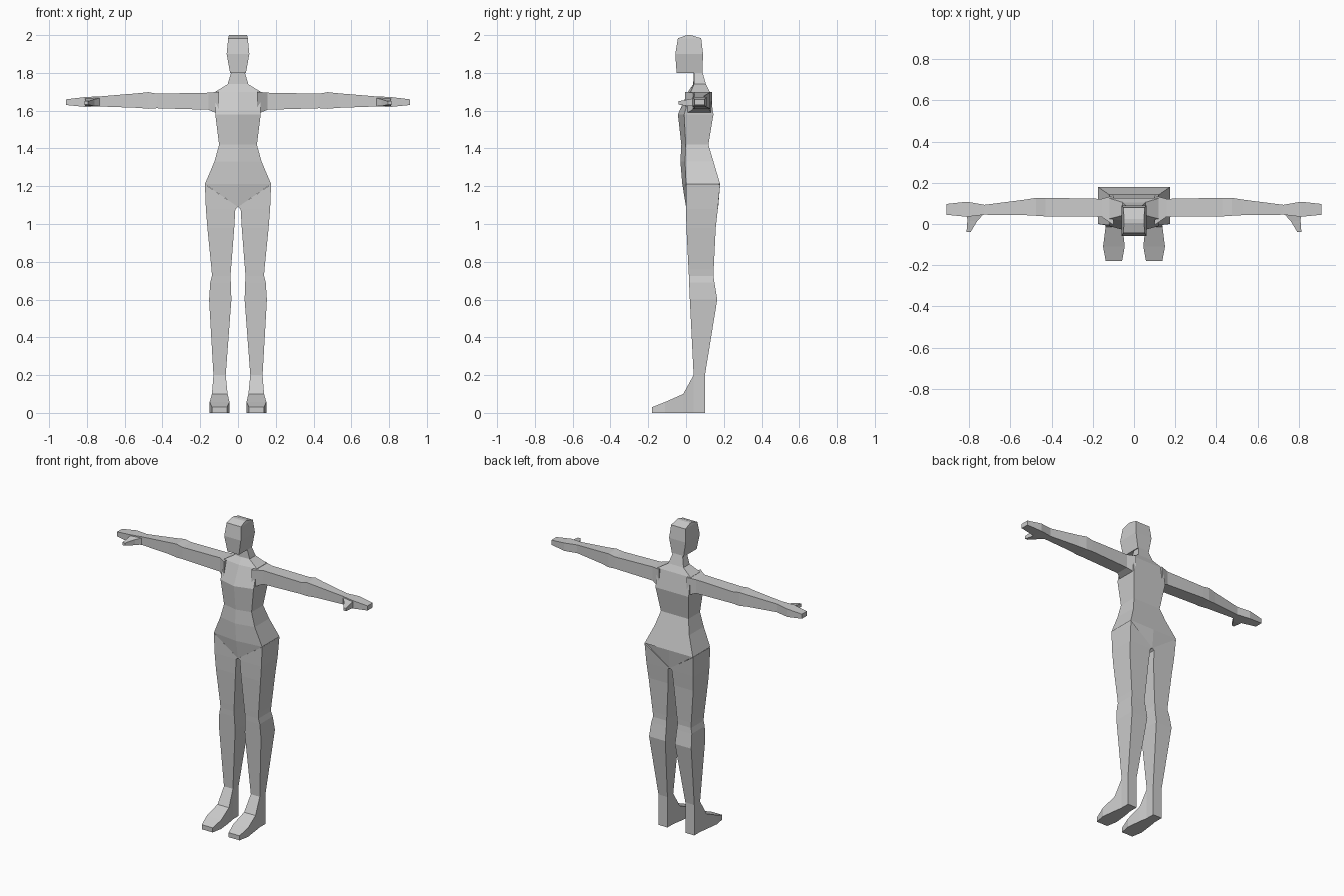
import bpy
import bmesh

if "Cube" in bpy.data.objects:
    bpy.data.objects.remove(bpy.data.objects["Cube"], do_unlink=True)

COLOUR = (0.6, 0.6, 0.6, 1)
grey = bpy.data.materials.new("plain grey")
grey.use_nodes = True
grey.diffuse_color = COLOUR
grey.node_tree.nodes["Principled BSDF"].inputs["Base Color"].default_value = COLOUR


def loft(name, rings, side=1):
    """Skin a row of matching rings with flat faces and close both ends."""
    bm = bmesh.new()
    rows = [[bm.verts.new((side * x, y, z)) for x, y, z in ring] for ring in rings]
    for low, high in zip(rows, rows[1:]):
        for i in range(len(low)):
            j = (i + 1) % len(low)
            bm.faces.new((low[i], low[j], high[j], high[i]))
    bm.faces.new(rows[0])
    bm.faces.new(rows[-1])
    bmesh.ops.recalc_face_normals(bm, faces=bm.faces)
    mesh = bpy.data.meshes.new(name)
    bm.to_mesh(mesh)
    bm.free()
    mesh.materials.append(grey)
    obj = bpy.data.objects.new(name, mesh)
    bpy.context.collection.objects.link(obj)
    return obj


def flat_ring(z, x0, x1, y0, y1):
    """Rectangle lying at height z."""
    return [(x0, y0, z), (x1, y0, z), (x1, y1, z), (x0, y1, z)]


def side_ring(x, y0, y1, z0, z1):
    """Rectangle facing sideways, for the arms."""
    return [(x, y0, z0), (x, y1, z0), (x, y1, z1), (x, y0, z1)]


def front_ring(y, x0, x1, z0, z1):
    """Rectangle facing forward, for feet and thumbs."""
    return [(x0, y, z0), (x1, y, z0), (x1, y, z1), (x0, y, z1)]


def torso_ring(z, half, front, middle, back, middle_z=None):
    """Body section with a soft ridge down the front centre line."""
    mz = z if middle_z is None else middle_z
    return [(-half, front, z), (0, middle, mz), (half, front, z),
            (half, back, z), (0, back, mz), (-half, back, z)]


# Torso and neck: the lowest ring dips to the crotch
HIP, CROTCH = 1.21, 1.09
loft("torso", [
    torso_ring(HIP, 0.174, 0, 0, 0.17, CROTCH),
    torso_ring(HIP + 0.002, 0.175, 0, -0.02, 0.18),
    torso_ring(1.33, 0.125, -0.005, -0.03, 0.145),
    torso_ring(1.42, 0.1, -0.002, -0.025, 0.118),
    torso_ring(1.58, 0.12, -0.01, -0.043, 0.145),
    torso_ring(1.7, 0.12, 0.025, 0.01, 0.125),
    torso_ring(1.74, 0.055, 0.042, 0.038, 0.105),
    torso_ring(1.81, 0.034, 0.042, 0.04, 0.085),
])

# Head
loft("head", [flat_ring(z, -half, half, y0, y1) for z, half, y0, y1 in (
    (1.8, 0.042, -0.05, 0.086),
    (1.9, 0.06, -0.057, 0.09),
    (1.983, 0.052, -0.043, 0.08),
    (2.0, 0.048, 0.005, 0.025),
)])

for label, side in (("left", 1), ("right", -1)):
    # Leg, whose slanted top meets the hip
    leg_top = [(0, 0, CROTCH), (0.175, 0, HIP), (0.175, 0.18, HIP), (0, 0.17, CROTCH)]
    loft(label + "_leg", [leg_top] + [flat_ring(*s) for s in (
        (1.08, 0.014, 0.17, 0, 0.168),
        (0.98, 0.02, 0.162, 0.002, 0.157),
        (0.76, 0.037, 0.14, 0.013, 0.146),
        (0.725, 0.04, 0.138, 0.015, 0.145),
        (0.69, 0.038, 0.147, 0.016, 0.15),
        (0.6, 0.035, 0.153, 0.02, 0.165),
        (0.2, 0.065, 0.13, 0.04, 0.1),
    )], side)

    # Foot, from heel to toe
    loft(label + "_foot", [front_ring(*s) for s in (
        (0.1, 0.065, 0.13, 0, 0.2),
        (0.04, 0.065, 0.13, 0, 0.2),
        (-0.015, 0.055, 0.138, 0, 0.1),
        (-0.11, 0.045, 0.15, 0, 0.058),
        (-0.18, 0.058, 0.137, 0, 0.03),
    )], side)

    # Arm and hand, from shoulder to fingertips
    loft(label + "_arm", [side_ring(*s) for s in (
        (0.1, -0.005, 0.138, 1.582, 1.7),
        (0.157, 0.035, 0.122, 1.605, 1.695),
        (0.43, 0.037, 0.127, 1.613, 1.69),
        (0.475, 0.04, 0.127, 1.61, 1.698),
        (0.53, 0.043, 0.118, 1.615, 1.692),
        (0.725, 0.045, 0.093, 1.622, 1.676),
        (0.81, 0.035, 0.108, 1.62, 1.672),
        (0.91, 0.045, 0.097, 1.63, 1.66),
    )], side)

    # Thumb
    loft(label + "_thumb", [front_ring(*s) for s in (
        (0.05, 0.727, 0.81, 1.624, 1.668),
        (0.015, 0.76, 0.808, 1.624, 1.66),
        (-0.04, 0.793, 0.812, 1.632, 1.65),
    )], side)
